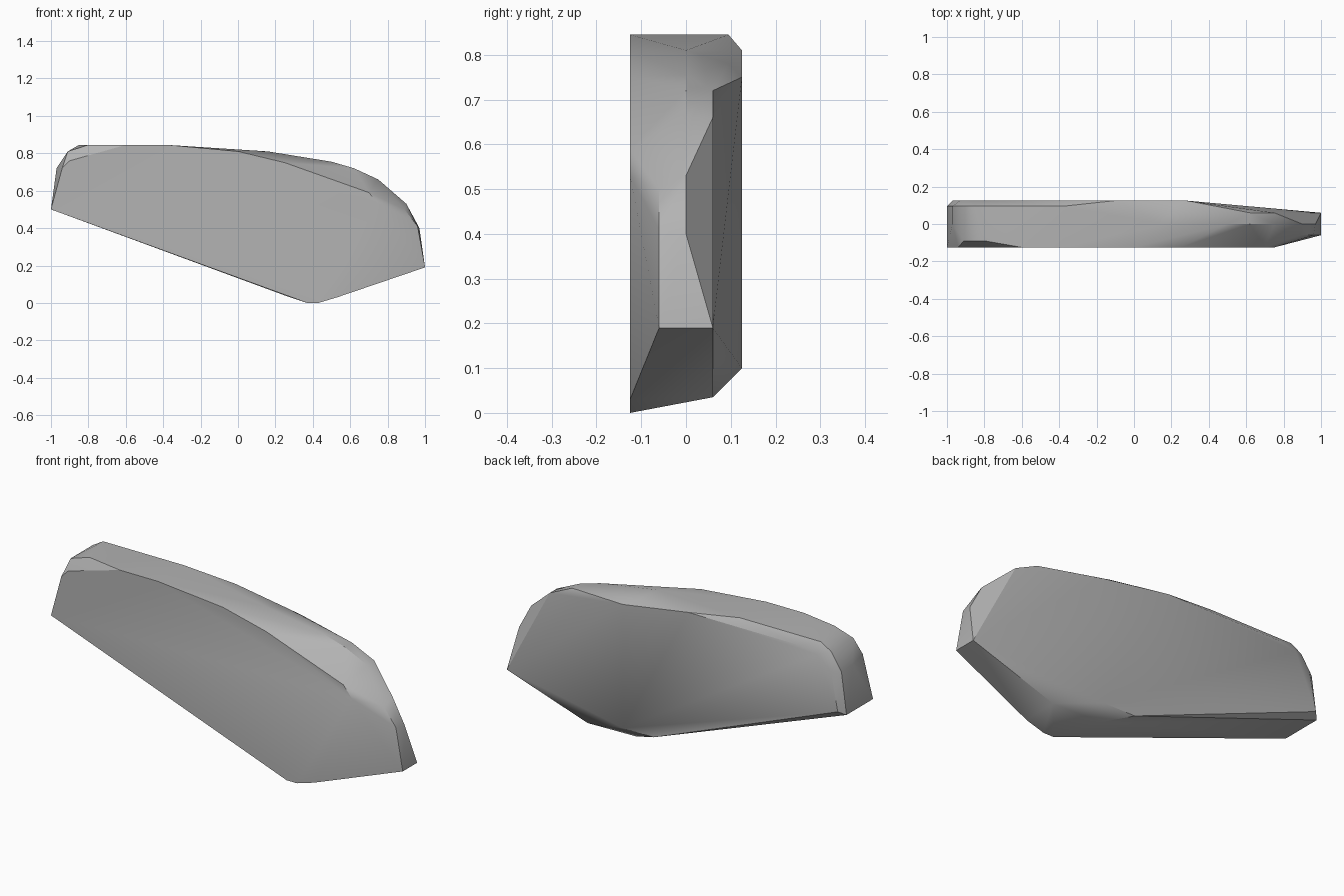
import bpy
import bmesh
import math

default_cube = bpy.data.objects.get("Cube")
if default_cube:
    bpy.data.objects.remove(default_cube, do_unlink=True)


def flat_material(name, colour):
    material = bpy.data.materials.new(name)
    material.use_nodes = True
    material.diffuse_color = colour
    shader = material.node_tree.nodes["Principled BSDF"]
    shader.inputs["Base Color"].default_value = colour
    shader.inputs["Roughness"].default_value = 0.9
    return material


def hull_object(name, layers, material):
    """Wrap a chiselled solid around outlines (x, z) stacked in depth."""
    mesh = bpy.data.meshes.new(name)
    bm = bmesh.new()
    for depth, outline in layers:
        for x, z in outline:
            bm.verts.new((x, depth, z))
    hull = bmesh.ops.convex_hull(bm, input=bm.verts)
    unused = {v for v in hull["geom_interior"] if isinstance(v, bmesh.types.BMVert)}
    bmesh.ops.delete(bm, geom=list(unused), context="VERTS")
    bmesh.ops.dissolve_limit(bm, angle_limit=math.radians(1),
                             verts=bm.verts, edges=bm.edges)
    bmesh.ops.recalc_face_normals(bm, faces=bm.faces)
    bm.to_mesh(mesh)
    bm.free()
    mesh.materials.append(material)
    obj = bpy.data.objects.new(name, mesh)
    bpy.context.collection.objects.link(obj)
    return obj


# Broad flat front of the slab
front_outline = [(-1, .5), (-.94, .72), (-.9, .76), (-.6, .845), (-.38, .845),
                 (0, .81), (.25, .75), (.7, .59), (.75, .53),
                 (.53, .03), (.43, 0), (.37, 0)]

# Chipped shoulder behind the front edge and the blunt nose
shoulder_outline = [(-.91, .81), (-.8, .845)]
nose_outline = [(.89, .5), (.96, .41), (1, .19)]

# Crest along the top
crest_outline = [(-.97, .72), (.16, .81), (.5, .755), (.62, .72),
                 (.75, .66), (.9, .53), (.97, .4)]

# Rear bevel at the nose, the belly and the tall end
bevel_outline = [(.62, .72), (.75, .66), (1, .19), (.53, .035), (.25, .04)]
rear_outline = [(-1, .5), (-.97, .72), (-.91, .81), (-.85, .845),
                (-.38, .845), (.22, .78)]

# Flat back, shorter than the front
back_outline = [(-.97, .52), (-.93, .72), (-.85, .79), (-.75, .81),
                (-.1, .81), (.28, .75), (.28, .1), (.1, .1)]

stone = flat_material("stone grey", (.45, .45, .45, 1))
slab = hull_object("rock_slab", [
    (-.125, front_outline),
    (-.09, shoulder_outline),
    (-.06, nose_outline),
    (0, crest_outline),
    (.06, bevel_outline),
    (.095, rear_outline),
    (.125, back_outline),
], stone)

# Soft faces with crisp chiselled edges
bpy.ops.object.select_all(action="DESELECT")
slab.select_set(True)
bpy.context.view_layer.objects.active = slab
bpy.ops.object.shade_smooth_by_angle(angle=math.radians(30))
